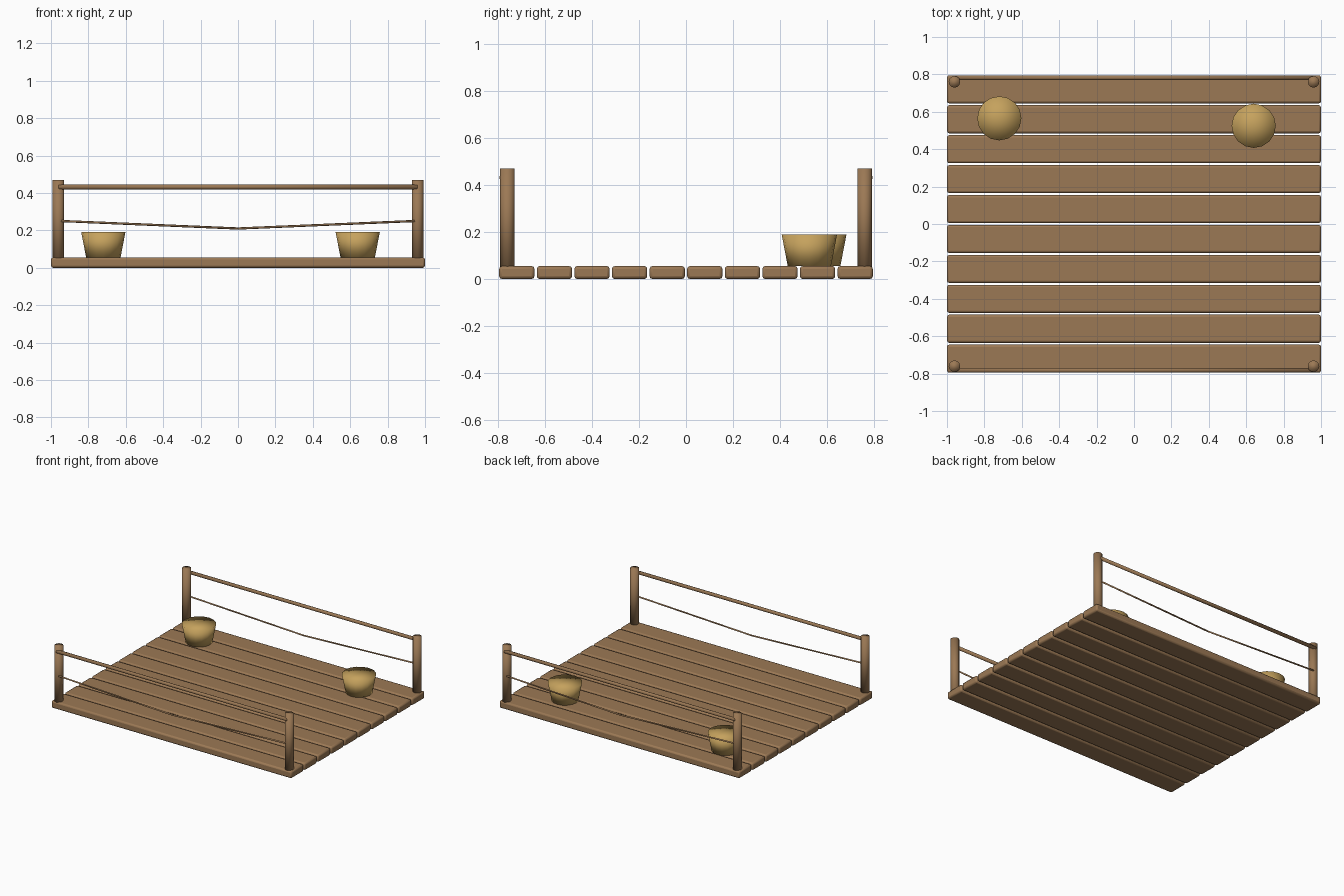
import bpy
import math
from mathutils import Vector

cube = bpy.data.objects.get("Cube")
if cube:
    bpy.data.objects.remove(cube, do_unlink=True)


def make_material(name, color):
    mat = bpy.data.materials.new(name)
    mat.use_nodes = True
    rgba = (*color, 1)
    mat.diffuse_color = rgba
    bsdf = next(n for n in mat.node_tree.nodes if n.type == "BSDF_PRINCIPLED")
    bsdf.inputs["Base Color"].default_value = rgba
    bsdf.inputs["Roughness"].default_value = 0.9
    return mat


wood = make_material("brown wood", (0.33, 0.19, 0.09))
straw = make_material("tan straw", (0.56, 0.36, 0.11))


def finish(name, mat):
    obj = bpy.context.object
    obj.name = name
    obj.data.materials.append(mat)
    bpy.ops.object.shade_smooth()
    return obj


def rod(name, start, end, radius, sides):
    """Smooth round bar between two points."""
    start, end = Vector(start), Vector(end)
    axis = end - start
    bpy.ops.mesh.primitive_cylinder_add(
        vertices=sides, radius=radius, depth=axis.length,
        location=(start + end) / 2,
        rotation=axis.to_track_quat("Z", "Y").to_euler())
    return finish(name, wood)


# Deck planks with rounded edges
PITCH, DECK = 0.16, 0.055
for i in range(10):
    bpy.ops.mesh.primitive_cube_add(size=1, location=(0, (i - 4.5) * PITCH, DECK / 2))
    plank = bpy.context.object
    plank.scale = (2, 0.15, DECK)
    bpy.ops.object.transform_apply(location=False, rotation=False, scale=True)
    bevel = plank.modifiers.new("rounded edges", "BEVEL")
    bevel.width = 0.012
    bevel.segments = 2
    finish("deck_plank", wood)
    bpy.ops.object.shade_smooth_by_angle(angle=math.radians(30))

# Corner posts, handrails and sagging ropes on the front and back
for side, label in ((-1, "front"), (1, "back")):
    for x in (-0.96, 0.96):
        rod(label + "_post", (x, side * 0.76, 0.03), (x, side * 0.76, 0.47), 0.031, 12)
    y = side * 0.782
    rod(label + "_handrail", (-0.96, y, 0.432), (0.96, y, 0.432), 0.013, 8)
    for x in (-0.945, 0.945):
        rod(label + "_rope", (x, y, 0.25), (0, y, 0.21), 0.006, 6)

# Tapered baskets standing on the deck
for x, y in ((-0.72, 0.565), (0.64, 0.525)):
    bpy.ops.mesh.primitive_cone_add(
        vertices=16, radius1=0.092, radius2=0.118, depth=0.135,
        end_fill_type="TRIFAN", location=(x, y, DECK + 0.0675))
    finish("basket", straw)
